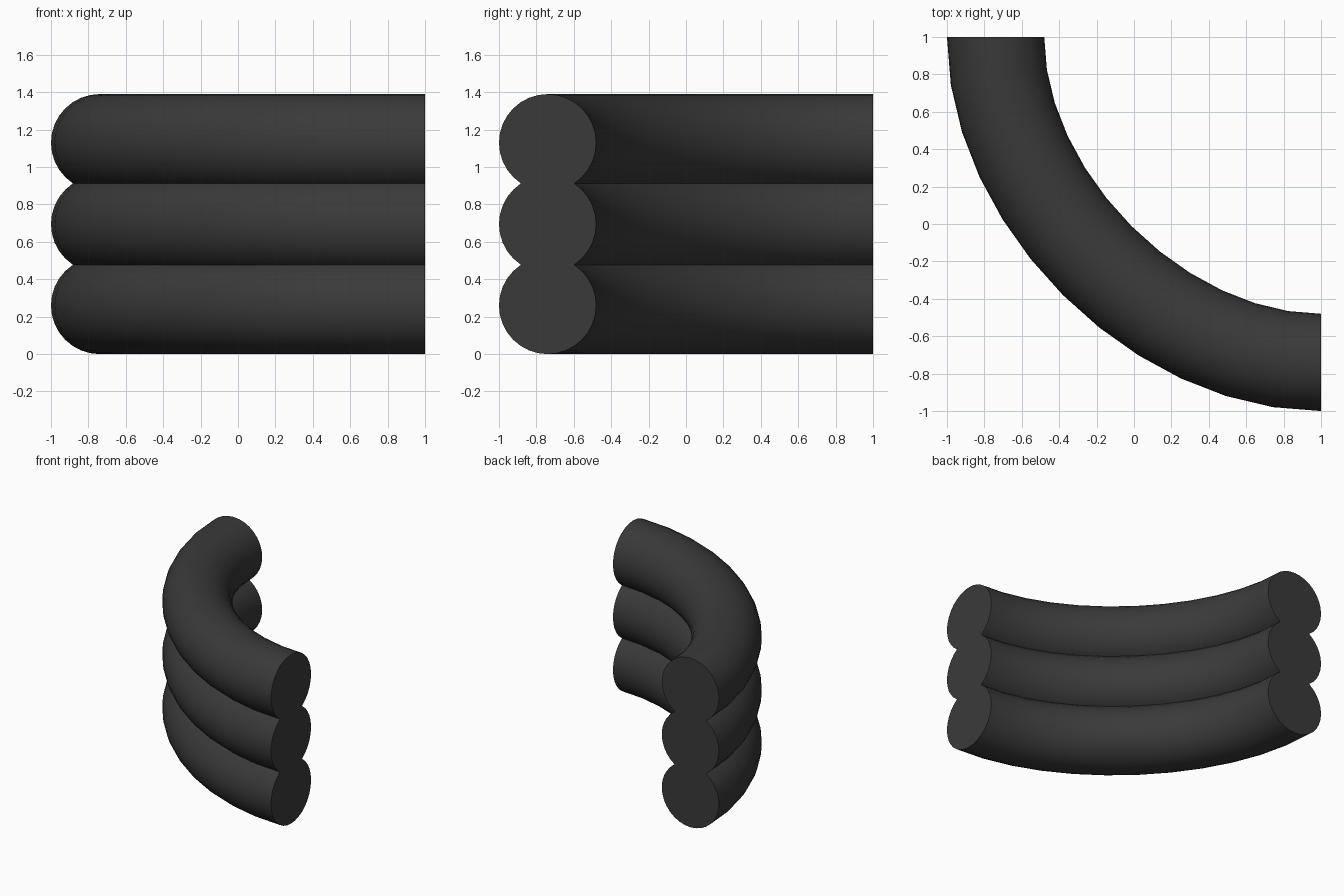
import bpy
from math import radians

cube = bpy.data.objects.get("Cube")
if cube:
    bpy.data.objects.remove(cube, do_unlink=True)

RADIUS = 0.26       # tube thickness
REACH = 1.74        # distance from the inner corner to each end
HANDLE = REACH / 2  # handle length, giving a slightly flattened bend
SPACING = 0.435     # height step between stacked tubes

rubber = bpy.data.materials.new("dark_grey")
rubber.use_nodes = True
colour = (0.042, 0.042, 0.042, 1)
rubber.diffuse_color = colour
bsdf = rubber.node_tree.nodes["Principled BSDF"]
bsdf.inputs["Base Color"].default_value = colour


def bent_tube(name, height):
    """Round tube swept along a quarter bend, with flat capped ends."""
    curve = bpy.data.curves.new(name, "CURVE")
    curve.dimensions = "3D"
    curve.resolution_u = 12
    curve.bevel_depth = RADIUS
    curve.bevel_resolution = 14
    curve.use_fill_caps = True
    curve.materials.append(rubber)

    spline = curve.splines.new("BEZIER")
    spline.bezier_points.add(1)
    # Back end heads forward, left end arrives sideways
    ends = ((1 - REACH, 1, 0, -HANDLE), (1, 1 - REACH, HANDLE, 0))
    for point, (x, y, dx, dy) in zip(spline.bezier_points, ends):
        point.handle_left_type = point.handle_right_type = "FREE"
        point.co = (x, y, height)
        point.handle_left = (x - dx, y - dy, height)
        point.handle_right = (x + dx, y + dy, height)

    obj = bpy.data.objects.new(name, curve)
    bpy.context.collection.objects.link(obj)
    return obj


# Stack of three overlapping tubes
names = ("lower_tube", "middle_tube", "upper_tube")
tubes = [bent_tube(n, RADIUS + i * SPACING) for i, n in enumerate(names)]

# Turn the sweeps into meshes with smooth walls and sharp end rims
bpy.ops.object.select_all(action="DESELECT")
for tube in tubes:
    tube.select_set(True)
bpy.context.view_layer.objects.active = tubes[0]
bpy.ops.object.convert(target="MESH")
bpy.ops.object.shade_smooth_by_angle(angle=radians(30))
